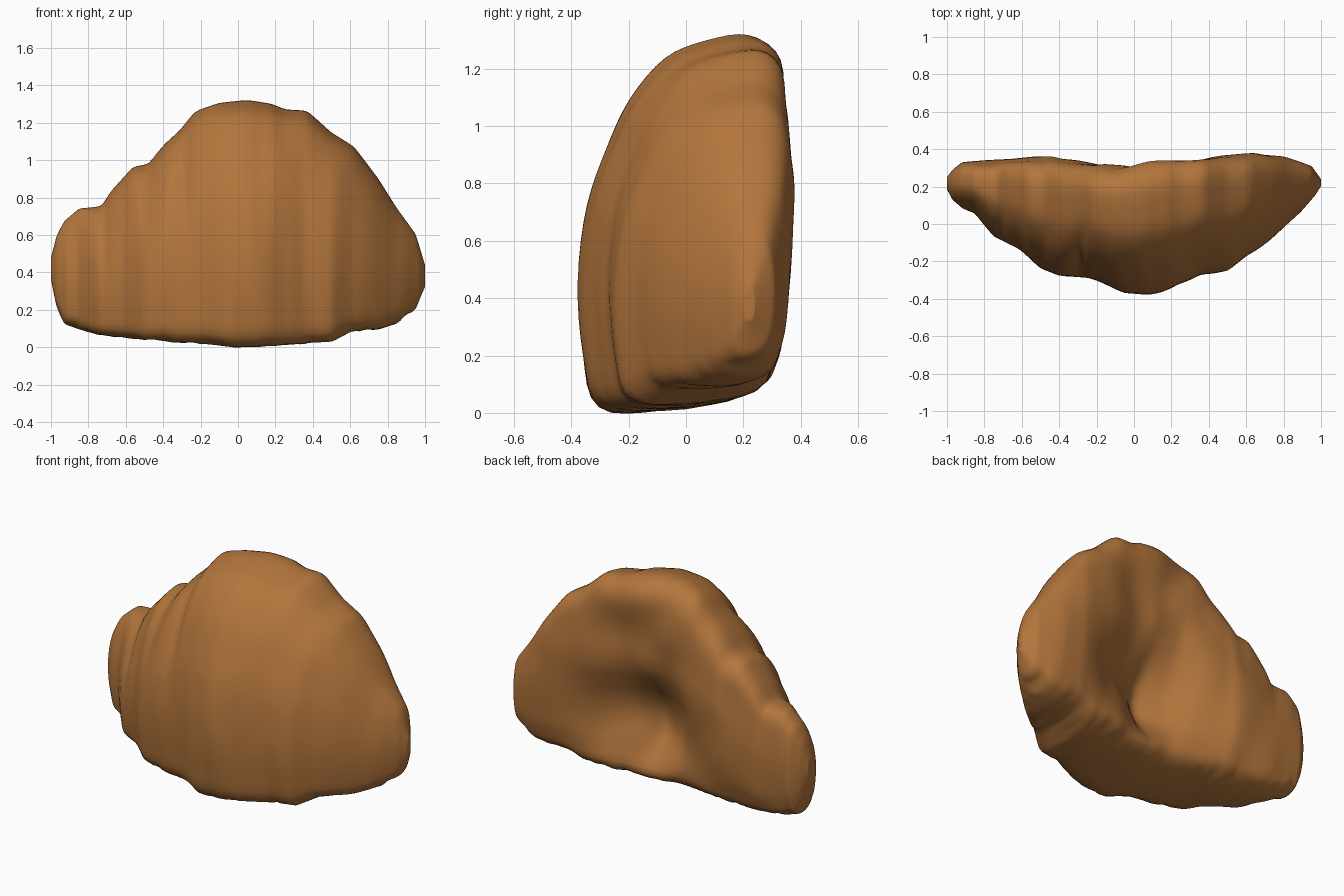
import bpy
import bmesh
import math
from mathutils import Vector, noise

old_cube = bpy.data.objects.get("Cube")
if old_cube:
    bpy.data.objects.remove(old_cube, do_unlink=True)

# Outline curves along the roll, as (x, value) points
FRONT = [(-1, .18), (-.97, .12), (-.92, .08), (-.85, .06), (-.75, -.07), (-.62, -.13),
         (-.5, -.24), (-.4, -.28), (-.24, -.29), (-.05, -.37), (.08, -.375), (.2, -.345),
         (.35, -.275), (.5, -.25), (.65, -.145), (.8, -.02), (.9, .08), (.97, .15), (1, .2)]
BACK = [(-1, .25), (-.97, .29), (-.92, .33), (-.7, .35), (-.44, .36), (-.38, .345),
        (-.1, .33), (.1, .38), (.3, .395), (.65, .39), (.8, .365), (.95, .31), (1, .24)]
TOP = [(-1, .48), (-.97, .6), (-.93, .68), (-.85, .75), (-.73, .76), (-.68, .84),
       (-.56, .97), (-.48, .98), (-.4, 1.08), (-.31, 1.16), (-.23, 1.26), (-.1, 1.305),
       (.05, 1.32), (.18, 1.3), (.25, 1.27), (.37, 1.265), (.5, 1.15), (.62, 1.08),
       (.75, .91), (.85, .75), (.95, .61), (1, .44)]
BOTTOM = [(-1, .36), (-.97, .21), (-.93, .12), (-.85, .09), (-.75, .06), (-.5, .035),
          (-.2, .02), (0, 0), (.3, .015), (.5, .025), (.6, .075), (.75, .09),
          (.85, .12), (.95, .2), (1, .32)]

# Cross-section from front to back, in unit depth and unit height
SECTION = [(.09, .01), (.02, .15), (0, .35), (.04, .55), (.13, .7), (.24, .83),
           (.41, .94), (.6, .985), (.8, 1), (.93, .94), (.98, .8), (1, .6),
           (.98, .3), (.92, .15), (.81, .04), (.4, 0)]


def curve_value(points, x):
    """Straight-line lookup along an outline curve."""
    for (x0, a), (x1, b) in zip(points, points[1:]):
        if x <= x1:
            return a + (b - a) * (x - x0) / (x1 - x0)
    return points[-1][1]


def smooth_loop(points, steps):
    """Closed smooth curve through the section points."""
    pts = [Vector(p) for p in points]
    count = len(pts)
    result = []
    for i in range(count):
        p, q, r, s = (pts[(i + k) % count] for k in (-1, 0, 1, 2))
        for j in range(steps):
            t = j / steps
            result.append(q + (r - p) * t / 2
                          + (p * 2 - q * 5 + r * 4 - s) * t * t / 2
                          + (q * 3 - p - r * 3 + s) * t ** 3 / 2)
    return result


def bump(offset, width):
    return math.exp(-(offset / width) ** 2)


def hollow(x, z):
    """Depth of the scooped back: a gentle left side, a steep right wall, an upper dent."""
    width = .4 if x > .08 else .27
    height = .27 if z > .44 else .3
    reach = ((x - .08) / width) ** 2 + ((z - .44) / height) ** 2
    dent = .09 * bump(x - .18, .24) * bump(z - .92, .16)
    crease = .05 * bump(x - .08, .06) * bump(z - .38, .2)
    return .25 * math.exp(-reach ** 1.15) + dent + crease


def surface_point(x, unit):
    """Place one section point, rounder near both tips."""
    angle = math.atan2(unit.y - .5, unit.x - .5)
    rounded = Vector((.5 + math.cos(angle) / 2, .5 + math.sin(angle) / 2))
    v, w = unit.lerp(rounded, .6 * abs(x) ** 3)
    front, back = curve_value(FRONT, x), curve_value(BACK, x)
    low, high = curve_value(BOTTOM, x), curve_value(TOP, x)
    y, z = front + (back - front) * v, low + (high - low) * w

    # Scooped back
    behind = min(max((v - .45) / .45, 0), 1)
    y -= behind * hollow(x, z)

    # Soft vertical flutes in front, lumps behind, pleats underneath
    ahead = 1 - behind
    y += ahead * .012 * noise.noise(Vector((x * 9, 0, z * 1.5)))
    y += behind * .03 * noise.noise(Vector((x * 5, 5, z * 5))) * (1 - abs(x))
    z += .025 * bump(w, .12) * abs(noise.noise(Vector((x * 14, y * 6, 2))))

    # Slanted folds where the wrapped layers overlap
    for start, lean, depth in ((-.29, .16, .035), (-.5, .14, .02), (-.71, .1, .02)):
        path = start + lean * max(z - .85 - start * .4 - .3, 0)
        y += ahead * depth * bump(x - path, .022) * bump(w - .78, .25)
    return x, y, z


# Wrapped pastry body, lofted from tip to tip
section = smooth_loop(SECTION, 4)
stations = 120
bm = bmesh.new()
rings = []
for i in range(stations + 1):
    x = math.sin(math.pi * (i / stations - .5))
    rings.append([bm.verts.new(surface_point(x, unit)) for unit in section])
for ring, following in zip(rings, rings[1:]):
    for j in range(len(ring)):
        bm.faces.new((ring[j - 1], ring[j], following[j], following[j - 1]))

# Rounded tips
for ring in (rings[0], rings[-1]):
    centre = sum((v.co for v in ring), Vector()) / len(ring)
    tip = bm.verts.new(centre)
    for j in range(len(ring)):
        bm.faces.new((ring[j - 1], ring[j], tip))

bmesh.ops.recalc_face_normals(bm, faces=bm.faces)
mesh = bpy.data.meshes.new("pastry_body")
bm.to_mesh(mesh)
bm.free()
for face in mesh.polygons:
    face.use_smooth = True
body = bpy.data.objects.new("pastry_body", mesh)
bpy.context.collection.objects.link(body)

relax = body.modifiers.new("Relax", "SMOOTH")
relax.factor = .5
relax.iterations = 3

# Baked crust colour
crust = bpy.data.materials.new("golden_brown_crust")
crust.use_nodes = True
colour = (.45, .18, .046, 1)
crust.diffuse_color = colour
crust.node_tree.nodes["Principled BSDF"].inputs["Base Color"].default_value = colour
mesh.materials.append(crust)
